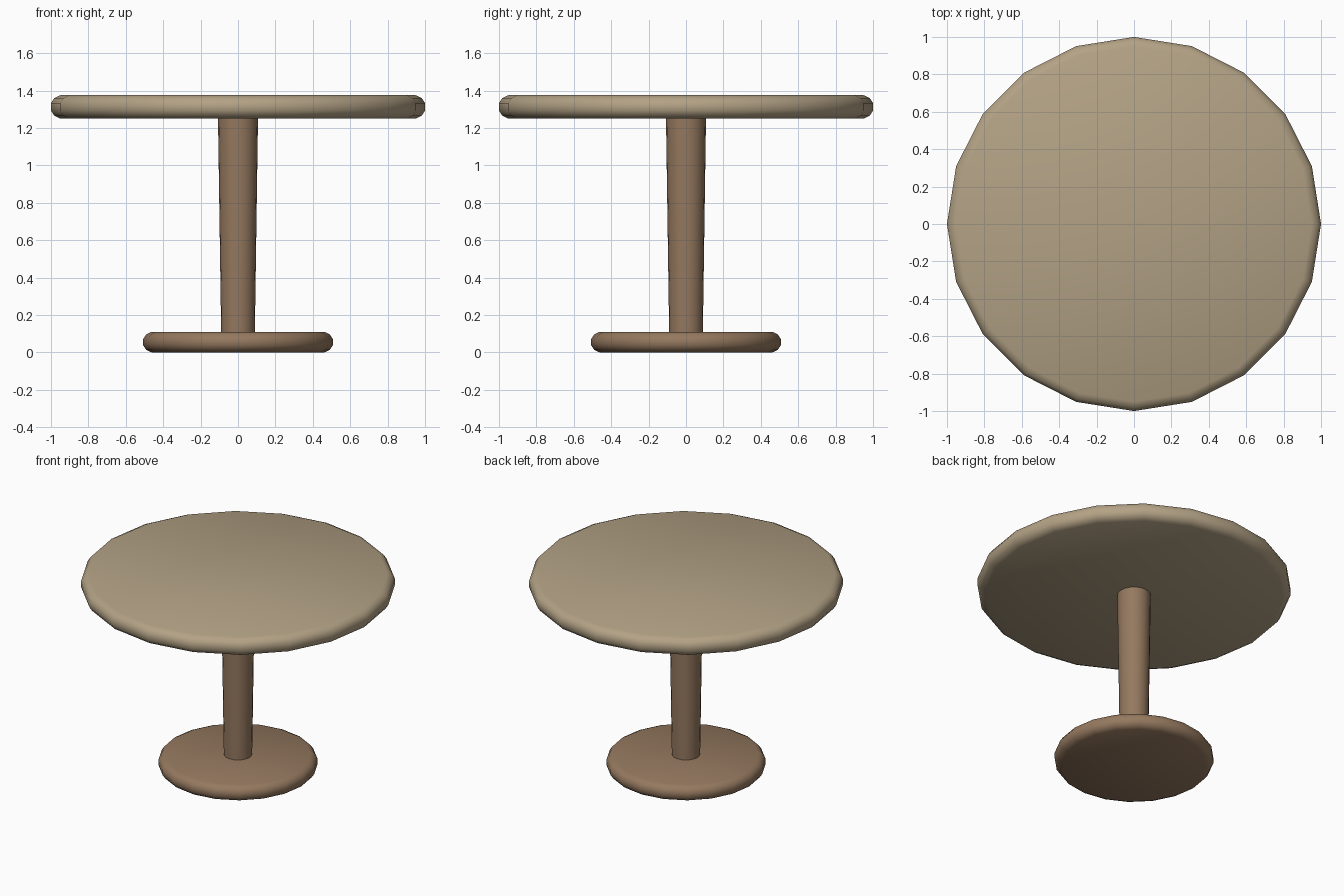
import bpy, bmesh
from math import cos, sin, tau

if "Cube" in bpy.data.objects:
    bpy.data.objects.remove(bpy.data.objects["Cube"])


def material(name, rgb):
    m = bpy.data.materials.new(name)
    m.diffuse_color = (*rgb, 1)
    m.use_nodes = True
    m.node_tree.nodes["Principled BSDF"].inputs["Base Color"].default_value = m.diffuse_color
    return m


def lathe(name, profile, sides, mat, angle):
    """Closed solid of revolution from (radius, z) points, bottom to top."""
    bm = bmesh.new()
    rings = [[bm.verts.new((r * cos(tau * i / sides), r * sin(tau * i / sides), z))
              for i in range(sides)] for r, z in profile]
    for a, b in zip(rings, rings[1:]):
        for i in range(sides):
            j = (i + 1) % sides
            bm.faces.new((a[i], a[j], b[j], b[i]))
    bm.faces.new(rings[0][::-1])
    bm.faces.new(rings[-1])
    me = bpy.data.meshes.new(name)
    bm.to_mesh(me)
    bm.free()
    ob = bpy.data.objects.new(name, me)
    bpy.context.collection.objects.link(ob)
    me.materials.append(mat)
    bpy.ops.object.select_all(action='DESELECT')
    ob.select_set(True)
    bpy.context.view_layer.objects.active = ob
    bpy.ops.object.shade_smooth_by_angle(angle=angle)
    return ob


def rounded_disc(radius, z0, z1, w):
    """Profile of a disc with softened rims."""
    low = [(radius - w, z0), (radius - w * 0.36, z0 + w * 0.3), (radius, z0 + w * 0.85)]
    return low + [(r, z0 + z1 - z) for r, z in reversed(low)]


light_wood = material("light_wood", (0.45, 0.36, 0.235))
dark_wood = material("dark_wood", (0.30, 0.19, 0.115))

# Round top, tapered column and round foot
lathe("table_top", rounded_disc(1.0, 1.25, 1.375, 0.05), 20, light_wood, 1.0)
lathe("column", [(0.09, 0.10), (0.107, 1.255)], 20, dark_wood, 0.7)
lathe("base", rounded_disc(0.507, 0.0, 0.11, 0.045), 20, dark_wood, 1.0)
